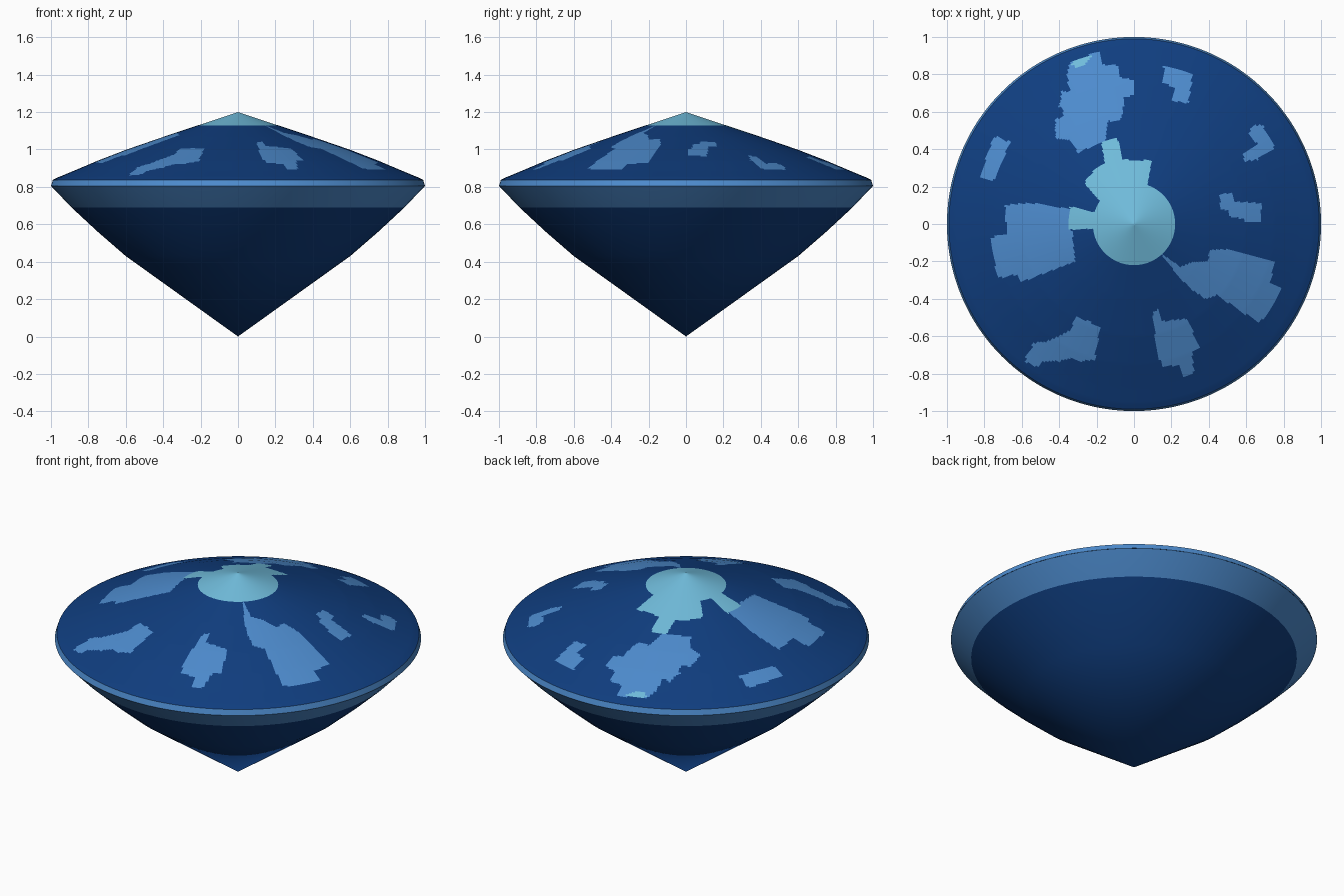
import bpy, bmesh
from math import cos, sin, pi, hypot

if "Cube" in bpy.data.objects:
    bpy.data.objects.remove(bpy.data.objects["Cube"])


def material(name, rgb):
    m = bpy.data.materials.new(name)
    m.diffuse_color = (*rgb, 1)
    m.use_nodes = True
    m.node_tree.nodes["Principled BSDF"].inputs["Base Color"].default_value = m.diffuse_color
    return m


MATS = [material("deep blue", (0.005, 0.048, 0.215)),
        material("mid blue", (0.075, 0.262, 0.62)),
        material("pale cyan", (0.165, 0.51, 0.72))]


def lathe(name, profile, sides, colour):
    """Spin an (r, z) profile, outermost point last; it starts at the axis."""
    bm = bmesh.new()
    tip = bm.verts.new((0, 0, profile[0][1]))
    rings = [[bm.verts.new((r * cos(2 * pi * i / sides), r * sin(2 * pi * i / sides), z))
              for i in range(sides)] for r, z in profile[1:]]
    for i in range(sides):
        j = (i + 1) % sides
        bm.faces.new((tip, rings[0][i], rings[0][j]))
        for a, b in zip(rings, rings[1:]):
            bm.faces.new((a[i], b[i], b[j], a[j]))
    if profile[0][1] < profile[-1][1]:
        bmesh.ops.reverse_faces(bm, faces=bm.faces[:])
    for f in bm.faces:
        f.material_index = colour(f.calc_center_median())
    me = bpy.data.meshes.new(name)
    bm.to_mesh(me)
    bm.free()
    for m in MATS:
        me.materials.append(m)
    ob = bpy.data.objects.new(name, me)
    bpy.context.collection.objects.link(ob)
    bpy.context.view_layer.objects.active = ob
    ob.select_set(True)
    bpy.ops.object.shade_smooth_by_angle(angle=0.5)
    ob.select_set(False)


def inside(x, y, poly):
    hit = False
    for (x1, y1), (x2, y2) in zip(poly, poly[1:] + poly[:1]):
        if (y1 > y) != (y2 > y) and x < x1 + (y - y1) * (x2 - x1) / (y2 - y1):
            hit = not hit
    return hit


patches = []


def patch(colour, *pts):
    """Outline of a painted patch seen from above, in hundredths of a unit."""
    patches.append((colour, [(x / 100, y / 100) for x, y in pts]))


# cyan splashes: one spot at the back edge, two arms on the cap
patch(2, (-33, 87), (-22, 91), (-25, 86), (-30, 83.5), (-33, 85))
patch(2, (-26, 21), (-26, 23.5), (-20, 30), (-15.5, 32.5), (-17.5, 44), (-9, 46.5), (-6, 34.5),
      (9.5, 34), (7, 20), (0, 10), (-17, 11))
patch(2, (-34.5, 9.5), (-20, 6), (-20, -2.5), (-34.5, -3))
# large back patch
patch(1, (-34, 87), (-19, 92), (-17, 85), (-8, 85), (-7, 78), (0, 77), (0, 69), (-5, 68),
      (-6, 60), (-7.5, 55), (-14, 55), (-15, 45), (-30, 38), (-34, 45), (-42, 46), (-42, 56),
      (-38, 57), (-38, 61), (-40, 63), (-38.5, 71), (-34, 71), (-36, 79))
# large left patch
patch(1, (-69, 10), (-61, 11), (-52, 11), (-34.5, 8), (-34.5, -3), (-33, -4), (-31.5, -20),
      (-60, -31), (-63, -27), (-73, -29), (-77, -7), (-68, -6))
# large front right patch
patch(1, (14, -15.5), (25, -23), (31, -20.5), (39, -20), (41, -14), (50, -13.5), (75, -20),
      (73, -31), (79, -34), (75, -43), (67, -53), (44, -38), (38, -40), (30, -34.5), (23.5, -27.5))
# front patches
patch(1, (10, -47), (13, -45.5), (15, -52), (28, -50.5), (35.5, -66), (31, -68), (32, -80.5),
      (25.5, -81.5), (24, -75.5), (15, -76), (12, -67))
patch(1, (-31, -49), (-18, -55), (-21, -72.5), (-28, -73.5), (-34, -71.5), (-40, -73.5),
      (-48, -73.5), (-53, -77), (-58.5, -73), (-53.5, -63.5), (-45, -62.5), (-34, -56.5))
# small patches: right, back right, back, left
patch(1, (46, 15.5), (52.5, 17), (54, 12), (68, 11), (68, 1), (60, 0.5), (58, 3), (51, 4),
      (51, 7), (46, 8))
patch(1, (64, 53), (69, 52.5), (75, 41), (66, 34.5), (59, 33.5), (58, 38), (66, 43), (61, 48))
patch(1, (16, 84.5), (31.5, 80), (29, 64.5), (20.5, 66), (21.5, 73), (15.5, 75.5))
patch(1, (-75, 47), (-66, 44), (-75, 23.5), (-82, 25), (-79, 35.5))


def dome_colour(c):
    if c.z < 0.835:
        return 1
    if hypot(c.x, c.y) < 0.22:
        return 2
    return next((k for k, p in patches if inside(c.x, c.y, p)), 0)


def resample(points, step):
    out = [points[0]]
    for (r0, z0), (r1, z1) in zip(points, points[1:]):
        n = max(1, round((r1 - r0) / step))
        out += [(r0 + (r1 - r0) * t / n, z0 + (z1 - z0) * t / n) for t in range(1, n + 1)]
    return out


# upper shell: fine rings so the painted patches have clean edges
top = [(0, 1.2), (0.22, 1.127), (0.4, 1.067), (0.6, 0.998), (0.75, 0.94), (0.88, 0.885),
       (0.96, 0.852), (0.99, 0.837), (1.0, 0.805)]
lathe("dome", resample(top, 0.01), 384, dome_colour)

# lower shell: pointed base with a lighter band under the rim
base = [(0, 0), (0.6, 0.43), (0.75, 0.56), (0.89, 0.69), (1.0, 0.805)]
lathe("pointed_base", base, 64, lambda c: 1 if c.z > 0.69 else 0)
